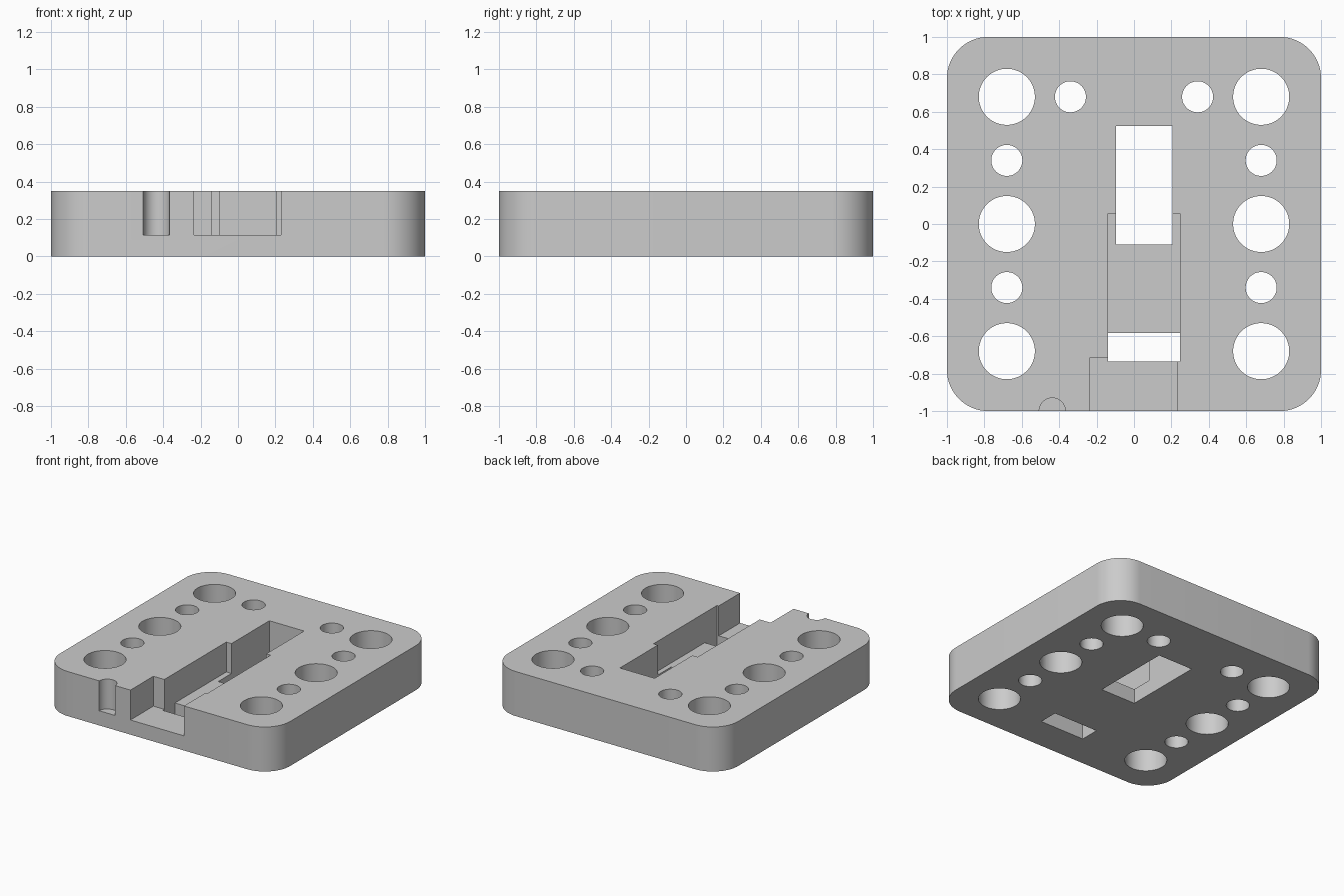
import bpy, bmesh, math

cube = bpy.data.objects.get("Cube")
if cube:
    bpy.data.objects.remove(cube, do_unlink=True)

HEIGHT = 0.35
FLOOR = 0.115      # level of the recessed pockets
CORNER = 0.22

grey = bpy.data.materials.new("plain grey")
grey.use_nodes = True
colour = (0.6, 0.6, 0.6, 1)
grey.diffuse_color = colour
grey.node_tree.nodes["Principled BSDF"].inputs["Base Color"].default_value = colour


def prism(name, outline, z0, z1):
    """Extrude a closed outline from z0 up to z1."""
    bm = bmesh.new()
    base = bm.faces.new([bm.verts.new((x, y, z0)) for x, y in outline])
    up = bmesh.ops.extrude_face_region(bm, geom=[base])["geom"]
    bmesh.ops.translate(bm, vec=(0, 0, z1 - z0),
                        verts=[v for v in up if isinstance(v, bmesh.types.BMVert)])
    bmesh.ops.recalc_face_normals(bm, faces=bm.faces)
    mesh = bpy.data.meshes.new(name)
    bm.to_mesh(mesh)
    bm.free()
    mesh.materials.append(grey)
    obj = bpy.data.objects.new(name, mesh)
    bpy.context.collection.objects.link(obj)
    return obj


def arc(x, y, r, start, sweep, steps):
    return [(x + r * math.cos(start + sweep * i / steps),
             y + r * math.sin(start + sweep * i / steps)) for i in range(steps + 1)]


# Plate with rounded corners
outline = []
inset = 1 - CORNER
for quarter, (sx, sy) in enumerate([(1, 1), (-1, 1), (-1, -1), (1, -1)]):
    outline += arc(sx * inset, sy * inset, CORNER, quarter * math.pi / 2, math.pi / 2, 16)
plate = prism("mounting_plate", outline, 0, HEIGHT)

cutters = []


def cut_round(name, x, y, r, z0=-0.1):
    ring = arc(x, y, r, 0, math.tau, 64)[:-1]
    cutters.append(prism(name, ring, z0, HEIGHT + 0.1))


def cut_box(name, x0, x1, y0, y1, z0=-0.1):
    cutters.append(prism(name, [(x0, y0), (x1, y0), (x1, y1), (x0, y1)], z0, HEIGHT + 0.1))


# Through holes, mirrored left and right
for side in (-1, 1):
    for row in (-0.68, 0, 0.68):
        cut_round("large_hole_cutter", side * 0.68, row, 0.15)
    for x, y in ((0.68, 0.34), (0.68, -0.34), (0.34, 0.68)):
        cut_round("small_hole_cutter", side * x, y, 0.083)

# Recessed pocket, front channel and half-round notch
cut_box("pocket_cutter", -0.14, 0.245, -0.735, 0.055, FLOOR)
cut_box("front_channel_cutter", -0.235, 0.23, -1.1, -0.715, FLOOR)
cut_round("notch_cutter", -0.437, -1, 0.07, FLOOR)

# Rectangular windows through the plate
cut_box("rear_window_cutter", -0.095, 0.207, -0.11, 0.525)
cut_box("front_window_cutter", -0.14, 0.245, -0.735, -0.583)

bpy.ops.object.select_all(action='DESELECT')
plate.select_set(True)
bpy.context.view_layer.objects.active = plate
for cutter in cutters:
    cutter.hide_render = True
    mod = plate.modifiers.new("cut", 'BOOLEAN')
    mod.operation = 'DIFFERENCE'
    mod.solver = 'EXACT'
    mod.object = cutter
    bpy.ops.object.modifier_apply(modifier=mod.name)
    bpy.data.objects.remove(cutter, do_unlink=True)

bpy.ops.object.shade_smooth_by_angle(angle=math.radians(30))
